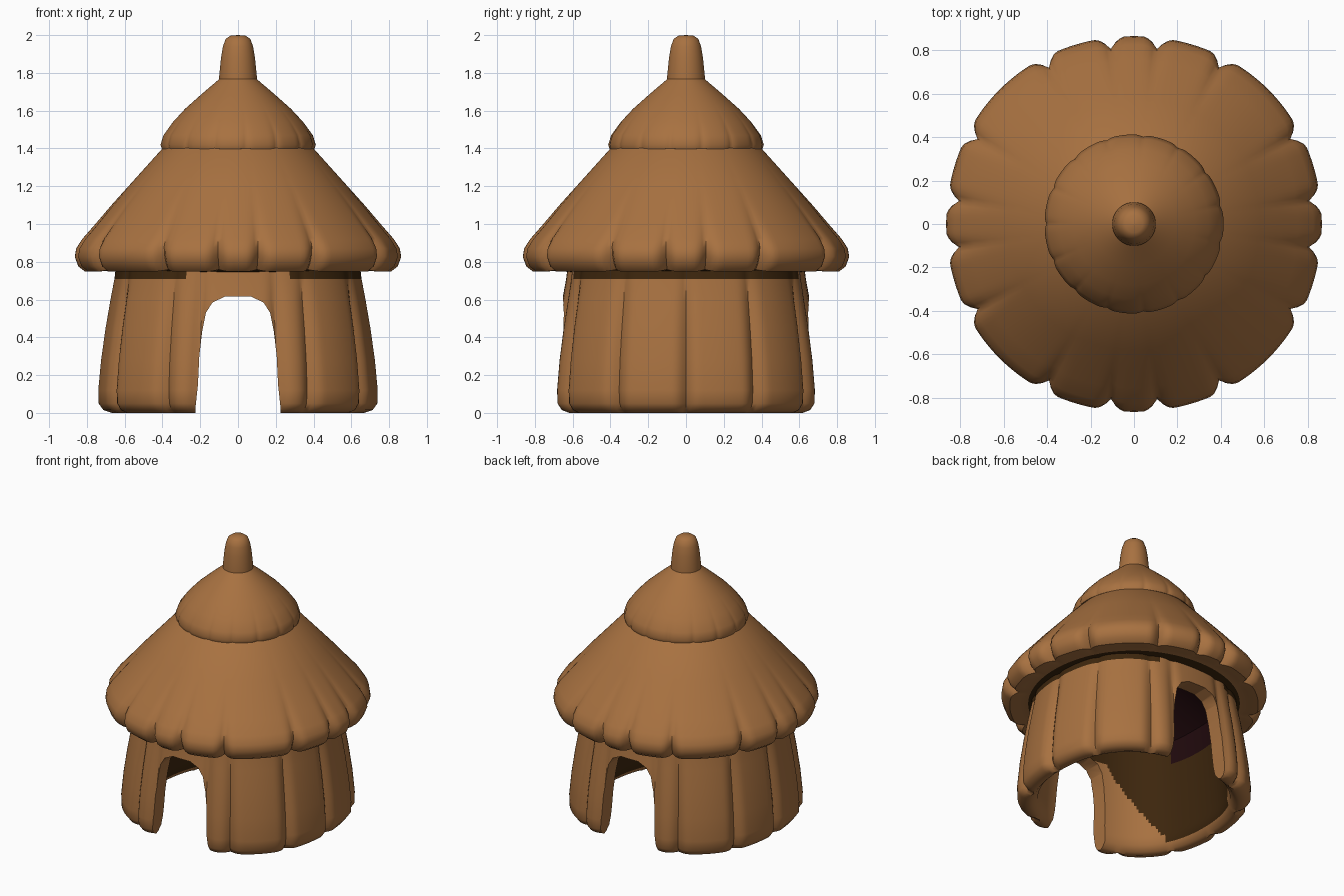
import bpy, bmesh, math

if "Cube" in bpy.data.objects:
    bpy.data.objects.remove(bpy.data.objects["Cube"])

def material(name, rgb):
    m = bpy.data.materials.new(name)
    m.diffuse_color = (*rgb, 1)
    m.use_nodes = True
    m.node_tree.nodes["Principled BSDF"].inputs["Base Color"].default_value = m.diffuse_color
    return m

MATS = [material("thatch_brown", (0.39, 0.166, 0.052)),
        material("dark_brown", (0.046, 0.019, 0.004)),
        material("dark_maroon", (0.015, 0.003, 0.004))]
N = 240

def make_object(name, bm):
    me = bpy.data.meshes.new(name)
    bm.to_mesh(me)
    bm.free()
    for m in MATS:
        me.materials.append(m)
    ob = bpy.data.objects.new(name, me)
    bpy.context.collection.objects.link(ob)
    return ob

def smooth(ob, angle=40):
    bpy.ops.object.select_all(action='DESELECT')
    ob.select_set(True)
    bpy.context.view_layer.objects.active = ob
    bpy.ops.object.shade_smooth_by_angle(angle=math.radians(angle))

def lathe(name, profile, seams=(), width=7, lift=0, closed=False, sy=1, square=0):
    """Revolve (radius, z, groove depth, material); grooves run along the seam angles."""
    bm = bmesh.new()
    rows = []
    for r, z, depth, _ in profile:
        row = []
        for j in range(N):
            deg = j * 360 / N
            d = min((abs((deg - s + 180) % 360 - 180) for s in seams), default=180)
            g = depth * max(0, 1 - d / width) ** 2
            a = math.radians(deg)
            rr = r * (1 + square * math.sin(2 * a) ** 2) - g
            row.append(bm.verts.new((rr * math.cos(a), rr * math.sin(a) * sy, z + lift * g)))
        rows.append(row)
    n = len(rows)
    for i in range(n if closed else n - 1):
        lo, hi = rows[i], rows[(i + 1) % n]
        for j in range(N):
            k = (j + 1) % N
            f = bm.faces.new((lo[j], lo[k], hi[k], hi[j]))
            f.material_index = profile[i][3]
    return make_object(name, bm)

# Wall: ring of rounded panels, slightly squared in plan, dark on the inside
inner = [(0.56 + 0.04 * (0.6 - z) / 0.5, z, 0, 1) for z in [0.6 - 0.025 * i for i in range(21)]]
seams = [s for s in range(0, 360, 30) if s not in (90, 270)] + [73, 107, 253, 287]
wall = lathe("wall", [
    (0.67, 0.00, 0.02, 0), (0.715, 0.015, 0.04, 0), (0.74, 0.05, 0.045, 0),
    (0.742, 0.12, 0.04, 0), (0.727, 0.28, 0.035, 0), (0.703, 0.45, 0.03, 0),
    (0.677, 0.60, 0.025, 0), (0.656, 0.71, 0.012, 1), (0.645, 0.80, 0.01, 1),
    (0.54, 0.80, 0, 2)] + inner + [(0.61, 0.045, 0, 0), (0.64, 0.01, 0, 0)],
    seams=seams, width=6, closed=True, sy=0.967, square=0.055)

# Doorways: one arch-shaped cutter through front and back
half = [(0.23, -0.1), (0.225, 0.03), (0.212, 0.15), (0.205, 0.3), (0.19, 0.43),
        (0.17, 0.53), (0.135, 0.585), (0.07, 0.615)]
arch = half + [(-x, z) for x, z in reversed(half)]
bm = bmesh.new()
face = bm.faces.new([bm.verts.new((x, -1, z)) for x, z in arch])
ext = bmesh.ops.extrude_face_region(bm, geom=[face])
bmesh.ops.translate(bm, vec=(0, 2, 0), verts=[v for v in ext["geom"] if isinstance(v, bmesh.types.BMVert)])
bmesh.ops.recalc_face_normals(bm, faces=bm.faces)
cutter = make_object("door_cutter", bm)
cutter.hide_render = True
cut = wall.modifiers.new("doorways", 'BOOLEAN')
cut.operation = 'DIFFERENCE'
cut.solver = 'EXACT'
cut.object = cutter
bpy.context.view_layer.objects.active = wall
bpy.ops.object.modifier_apply(modifier=cut.name)
bpy.data.objects.remove(cutter)

# Wall colours: brown beside the doorways, dark above the arches inside
for p in wall.data.polygons:
    c = p.center
    off = math.degrees(math.atan2(abs(c.x), abs(c.y)))
    outside = p.normal.x * c.x + p.normal.y * c.y > 0
    if p.material_index == 1:
        if outside and off < 25:
            p.material_index = 0
        if not outside and off < 20 + 45 * (1 - c.z / 0.6) and c.z < 0.6:
            p.material_index = 0
    elif p.material_index == 2 and off < 65:
        p.material_index = 1
smooth(wall)

# Ceiling inside the hut
smooth(lathe("ceiling", [(0.001, 1.1, 0, 2), (0.3, 0.97, 0, 2), (0.58, 0.74, 0, 2)]))

# Lower roof: scalloped thatch with a rolled edge and dark underside
lobes = [q + s for q in (0, 90, 180, 270) for s in (7.5, 28.5, 61.5, 82.5)]
smooth(lathe("lower_roof", [
    (0.58, 0.735, 0, 1), (0.69, 0.76, 0, 0), (0.75, 0.752, 0.02, 0), (0.81, 0.748, 0.045, 0),
    (0.845, 0.775, 0.055, 0), (0.864, 0.825, 0.055, 0), (0.857, 0.87, 0.045, 0),
    (0.825, 0.92, 0.03, 0), (0.755, 1.0, 0.015, 0), (0.67, 1.1, 0.006, 0),
    (0.58, 1.2, 0, 0), (0.40, 1.4, 0, 0), (0.30, 1.46, 0, 0)],
    seams=lobes, width=5, lift=0.25, square=0.012))

# Upper roof tier with a faintly scalloped rim
smooth(lathe("upper_roof", [
    (0.37, 1.395, 0, 0), (0.405, 1.398, 0.006, 0), (0.412, 1.42, 0.009, 0), (0.396, 1.47, 0.006, 0),
    (0.345, 1.54, 0.002, 0), (0.28, 1.61, 0, 0), (0.19, 1.69, 0, 0), (0.09, 1.775, 0, 0)],
    seams=range(12, 360, 24), width=6, lift=0.5))

# Roof peak post
smooth(lathe("peak_post", [
    (0.10, 1.74, 0, 0), (0.10, 1.78, 0, 0), (0.09, 1.88, 0, 0), (0.08, 1.94, 0, 0),
    (0.065, 1.98, 0, 0), (0.04, 1.997, 0, 0), (0.001, 2.0, 0, 0)]))
